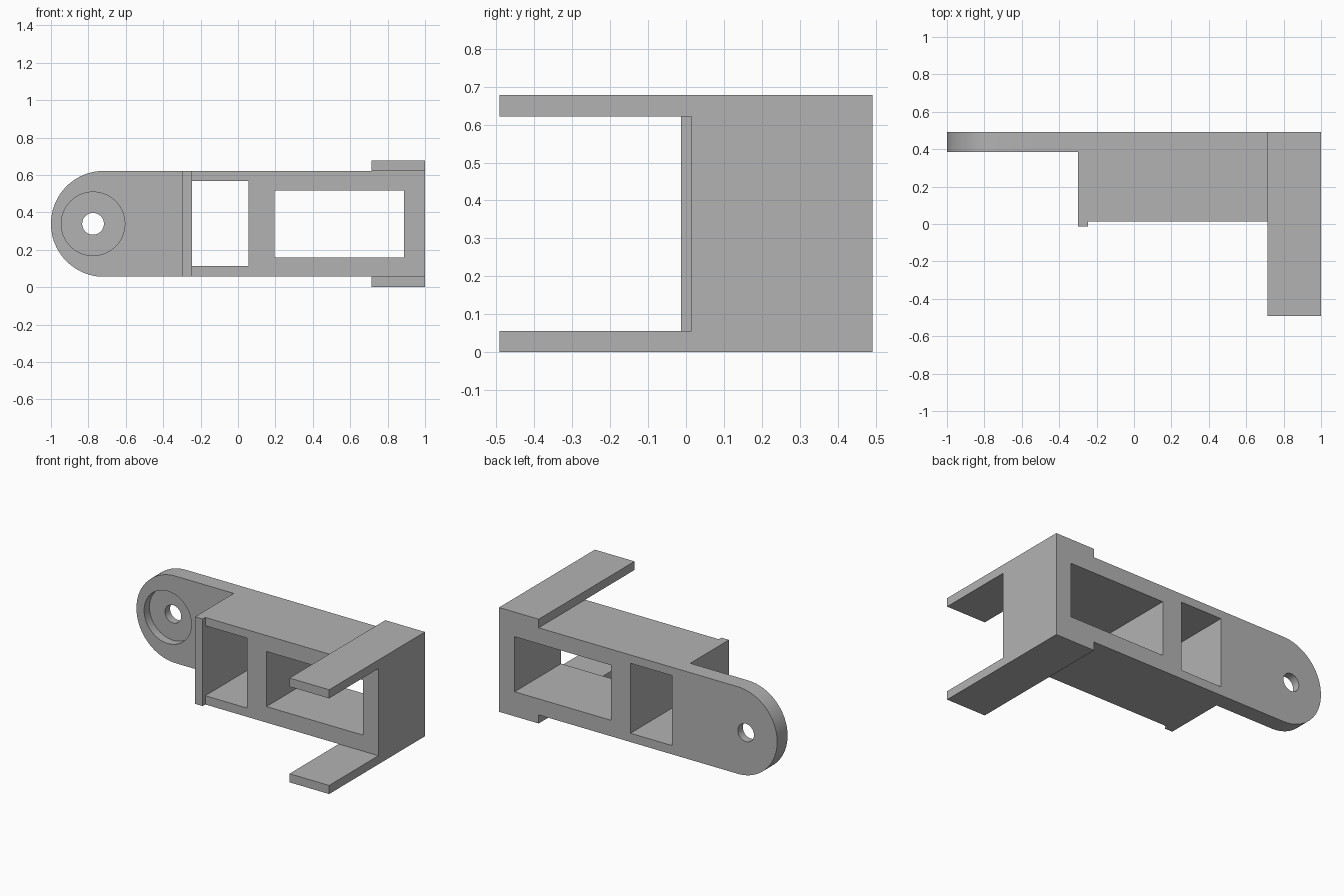
import bpy, bmesh, math
from mathutils import Vector

if "Cube" in bpy.data.objects:
    bpy.data.objects.remove(bpy.data.objects["Cube"])

grey = bpy.data.materials.new("plain_grey")
grey.use_nodes = True
grey.diffuse_color = (0.45, 0.45, 0.45, 1)
grey.node_tree.nodes["Principled BSDF"].inputs["Base Color"].default_value = grey.diffuse_color

BACK, FACE, PLATE_FACE = 0.492, 0.014, 0.385
LOW, HIGH, TOP = 0.056, 0.622, 0.678
MID = (LOW + HIGH) / 2
PIVOT_X = -0.775


def prism(name, points, offset):
    """Extrude a flat outline along an offset vector."""
    bm = bmesh.new()
    face = bm.faces.new([bm.verts.new(p) for p in points])
    extruded = bmesh.ops.extrude_face_region(bm, geom=[face])["geom"]
    bmesh.ops.translate(bm, vec=Vector(offset),
                        verts=[v for v in extruded if isinstance(v, bmesh.types.BMVert)])
    bmesh.ops.recalc_face_normals(bm, faces=bm.faces)
    mesh = bpy.data.meshes.new(name)
    bm.to_mesh(mesh)
    bm.free()
    mesh.materials.append(grey)
    obj = bpy.data.objects.new(name, mesh)
    bpy.context.collection.objects.link(obj)
    return obj


def box(name, x0, x1, y0, y1, z0, z1):
    outline = [(x0, y0, z0), (x1, y0, z0), (x1, y1, z0), (x0, y1, z0)]
    return prism(name, outline, (0, 0, z1 - z0))


def arc(x, y, radius, start, end, steps):
    angles = [start + (end - start) * i / steps for i in range(steps + 1)]
    return [(x + radius * math.cos(a), y, MID + radius * math.sin(a)) for a in angles]


def cylinder(name, radius, y0, y1):
    ring = arc(PIVOT_X, y0, radius, 0, 2 * math.pi, 64)[:-1]
    return prism(name, ring, (0, y1 - y0, 0))


def combine(obj, tool, operation):
    tool.hide_render = True
    mod = obj.modifiers.new(tool.name, "BOOLEAN")
    mod.object, mod.operation, mod.solver = tool, operation, "EXACT"
    bpy.context.view_layer.objects.active = obj
    bpy.ops.object.modifier_apply(modifier=mod.name)
    bpy.data.objects.remove(tool)


# Body: thin tongue, deep frame and the small lip on its front edge
plan = [(-1.1, BACK), (-1.1, PLATE_FACE), (-0.3, PLATE_FACE), (-0.3, -0.013),
        (-0.245, -0.013), (-0.245, FACE), (1, FACE), (1, BACK)]
body = prism("bracket_body", [(x, y, LOW) for x, y in plan], (0, 0, HIGH - LOW))

# Rounded tongue end
radius = (HIGH - LOW) / 2
outline = arc(radius - 1, -1, radius, math.pi / 2, 3 * math.pi / 2, 48)
outline += [(-0.5, -1, LOW), (-0.5, -1, -1), (2, -1, -1),
            (2, -1, 2), (-0.5, -1, 2), (-0.5, -1, HIGH)]
combine(body, prism("end_rounding", outline, (0, 2, 0)), "INTERSECT")

# Windows through the frame, pivot hole and its counterbore
cutters = [
    box("small_window", -0.245, 0.055, -1, 1, 0.113, 0.568),
    box("large_window", 0.195, 0.888, -1, 1, 0.16, 0.518),
    cylinder("pivot_hole", 0.058, 0, 1),
    cylinder("counterbore", 0.17, 0.2, PLATE_FACE + 0.055),
]
for cutter in cutters:
    combine(body, cutter, "DIFFERENCE")

# Fork arms above and below the frame
for name, z0, z1 in (("lower_arm", 0, LOW), ("upper_arm", HIGH, TOP)):
    box(name, 0.715, 1, -BACK, BACK, z0, z1)

bpy.ops.object.select_all(action="DESELECT")
body.select_set(True)
bpy.context.view_layer.objects.active = body
bpy.ops.object.shade_smooth_by_angle(angle=math.radians(30))
